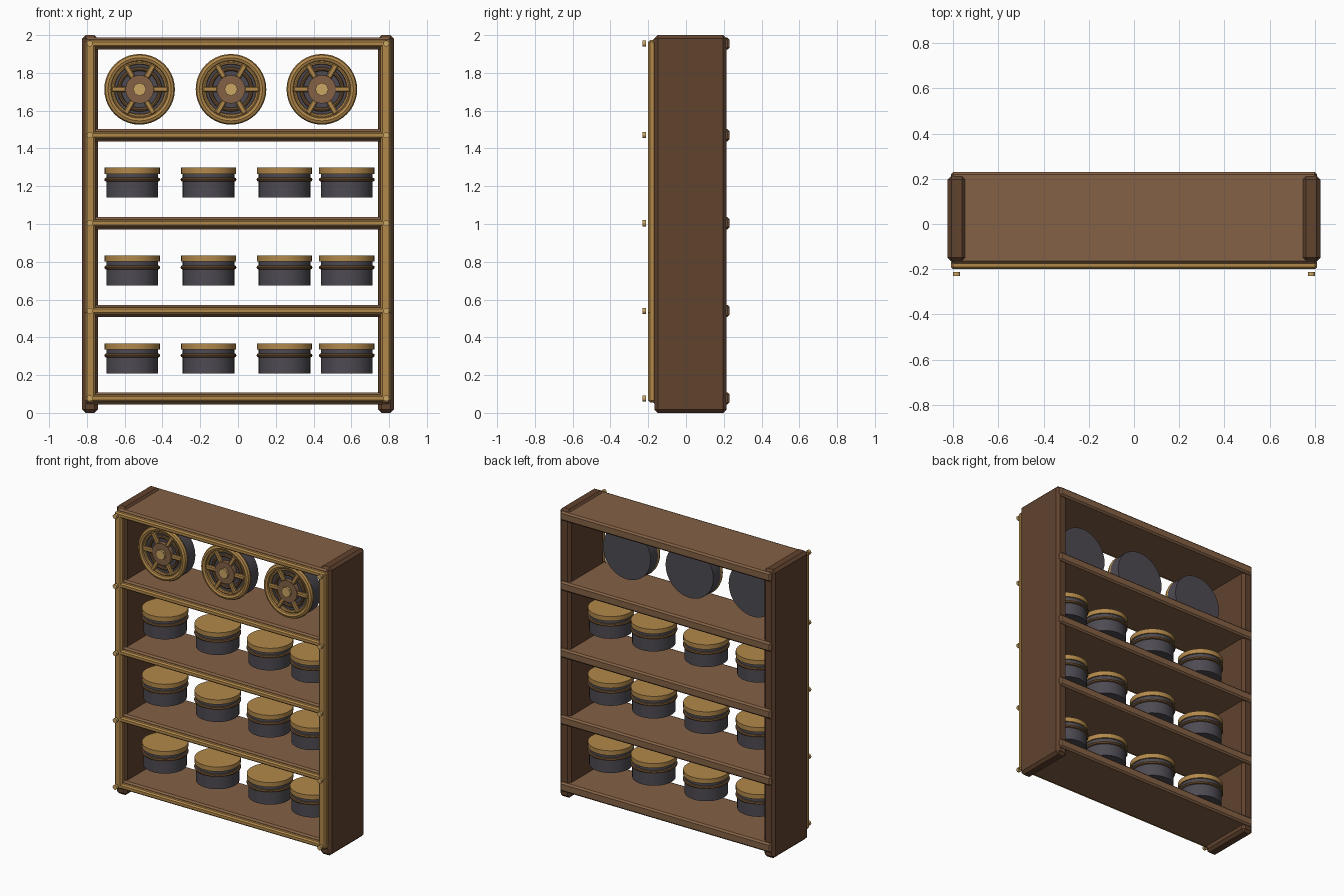
import bpy
import math
from mathutils import Vector

if "Cube" in bpy.data.objects:
    bpy.data.objects.remove(bpy.data.objects["Cube"], do_unlink=True)


def material(name, rgb):
    m = bpy.data.materials.new(name)
    m.use_nodes = True
    m.diffuse_color = (*rgb, 1)
    m.node_tree.nodes["Principled BSDF"].inputs["Base Color"].default_value = (*rgb, 1)
    return m


WOOD = material("brown wood", (0.23, 0.12, 0.06))
DARK = material("dark wood", (0.12, 0.056, 0.028))
BRASS = material("brass", (0.45, 0.25, 0.07))
BRIGHT = material("bright brass", (0.6, 0.38, 0.13))
BRONZE = material("dark bronze", (0.16, 0.085, 0.035))
IRON = material("grey iron", (0.075, 0.07, 0.085))


def finish(name, mat):
    ob = bpy.context.object
    ob.name = name
    ob.data.materials.append(mat)
    return ob


def box(name, mat, lo, hi, bevel):
    lo, hi = Vector(lo), Vector(hi)
    bpy.ops.mesh.primitive_cube_add(size=1, location=(lo + hi) / 2)
    ob = finish(name, mat)
    ob.scale = hi - lo
    bpy.ops.object.transform_apply(location=False, rotation=False, scale=True)
    mod = ob.modifiers.new("chamfer", "BEVEL")
    mod.width = bevel
    mod.segments = 1
    return ob


def drum(name, mat, radius, centre, depth, along_y=False, sides=32):
    bpy.ops.mesh.primitive_cylinder_add(
        vertices=sides, radius=radius, depth=depth, location=centre,
        rotation=(math.pi / 2 if along_y else 0, 0, 0))
    return finish(name, mat)


def ring(name, mat, radius, tube, centre, along_y=False):
    bpy.ops.mesh.primitive_torus_add(
        major_segments=40, minor_segments=8, major_radius=radius, minor_radius=tube,
        location=centre, rotation=(math.pi / 2 if along_y else 0, 0, 0))
    return finish(name, mat)


SHELVES = [0.077, 0.54, 1.004, 1.47, 1.955]

# Side panels, front posts and rivets
for side, s in (("right", -1), ("left", 1)):
    x = sorted((s * 0.825, s * 0.742))
    box(side + "_side_panel", DARK, (x[0], -0.167, 0), (x[1], 0.215, 2), 0.018)
    x = sorted((s * 0.81, s * 0.755))
    box(side + "_front_post", BRASS, (x[0], -0.2, 0.055), (x[1], -0.16, 1.97), 0.01)
    for z in SHELVES:
        drum(side + "_rivet", BRIGHT, 0.016, (s * 0.785, -0.221, z), 0.018, True, 12)

# Shelf boards with front trim
for z in SHELVES:
    box("shelf_board", WOOD, (-0.81, -0.175, z - 0.032), (0.81, 0.23, z + 0.032), 0.011)
    box("shelf_trim", BRASS, (-0.81, -0.2, z - 0.018), (0.81, -0.165, z + 0.018), 0.009)

# Lidded tins on the three lower shelves
for bottom in (0.209, 0.675, 1.14):
    for x in (-0.56, -0.156, 0.246, 0.576):
        drum("tin_body", IRON, 0.137, (x, 0, bottom + 0.065), 0.13)
        drum("tin_lid", BRASS, 0.146, (x, 0, bottom + 0.142), 0.032)
        ring("tin_band", BRONZE, 0.137, 0.011, (x, 0, bottom + 0.095))

# Spoked drums on the top shelf
for x in (-0.521, -0.037, 0.444):
    z = 1.713
    drum("wheel_drum", IRON, 0.183, (x, -0.025, z), 0.08, True, 40)
    ring("wheel_rim", BRASS, 0.167, 0.02, (x, -0.078, z), True)
    ring("wheel_inner_rim", BRASS, 0.143, 0.011, (x, -0.075, z), True)
    ring("wheel_inner_ring", BRONZE, 0.108, 0.011, (x, -0.068, z), True)
    drum("wheel_hub", WOOD, 0.075, (x, -0.075, z), 0.04, True, 24)
    drum("wheel_cap", BRIGHT, 0.035, (x, -0.1, z), 0.02, True, 8)
    for i in range(6):
        a = i * math.pi / 3
        spoke = box("wheel_spoke", BRASS, (-0.04, -0.012, -0.015), (0.04, 0.012, 0.015), 0.006)
        spoke.location = (x + 0.11 * math.cos(a), -0.08, z + 0.11 * math.sin(a))
        spoke.rotation_euler.y = -a

# Smooth the round parts, keeping hard edges
bpy.ops.object.select_all(action="DESELECT")
for ob in bpy.context.scene.objects:
    if ob.name.startswith(("tin", "wheel_drum", "wheel_rim", "wheel_inner", "wheel_hub")):
        ob.select_set(True)
        bpy.context.view_layer.objects.active = ob
bpy.ops.object.shade_smooth_by_angle(angle=math.radians(40))
